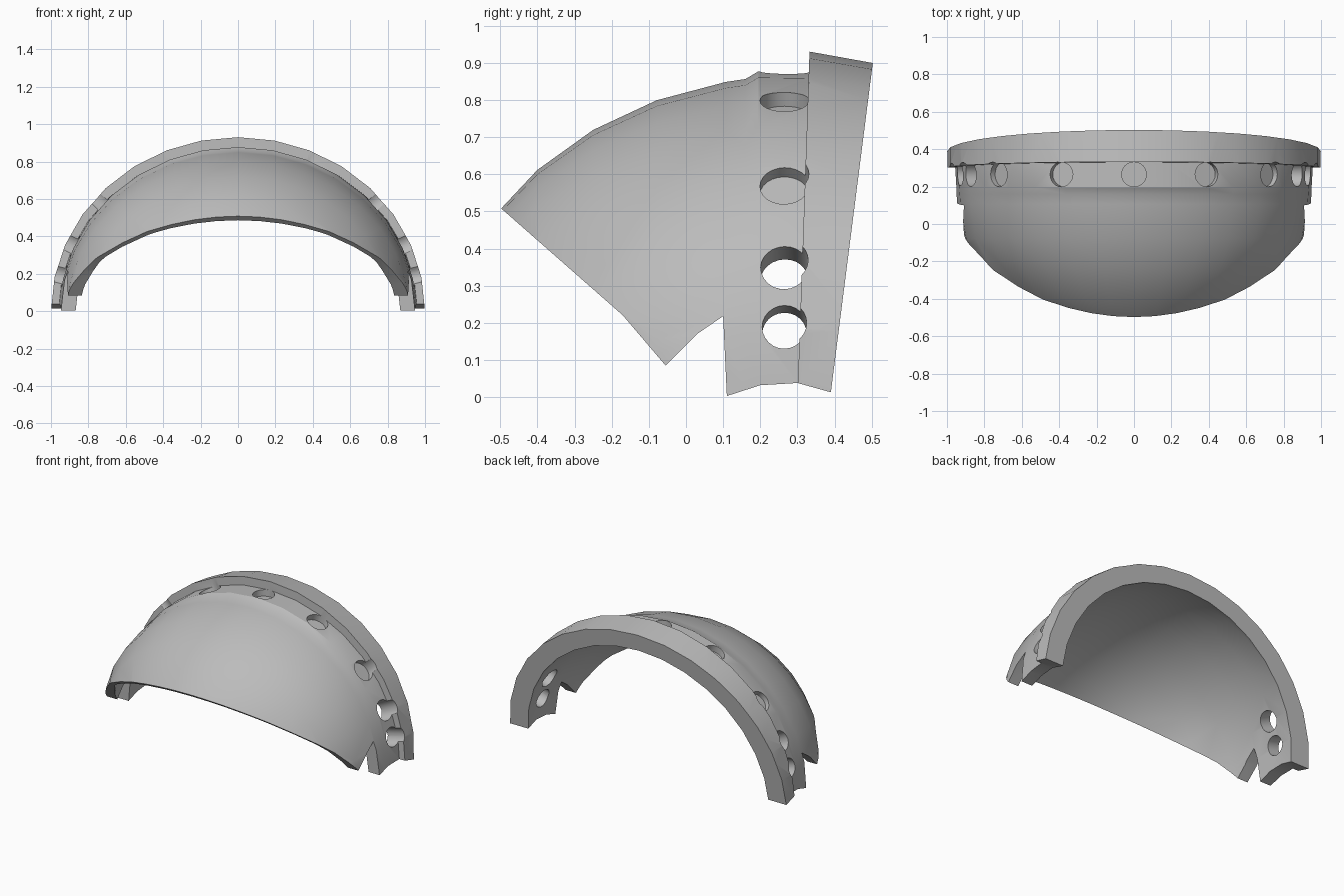
import bpy, bmesh, math
from mathutils import Vector

cube = bpy.data.objects.get("Cube")
if cube:
    bpy.data.objects.remove(cube, do_unlink=True)

grey = bpy.data.materials.new("plain_grey")
grey.use_nodes = True
grey.diffuse_color = (0.5, 0.5, 0.5, 1)
grey.node_tree.nodes["Principled BSDF"].inputs["Base Color"].default_value = (0.5, 0.5, 0.5, 1)


def make_object(name, bm):
    bmesh.ops.recalc_face_normals(bm, faces=bm.faces)
    mesh = bpy.data.meshes.new(name)
    bm.to_mesh(mesh)
    bm.free()
    mesh.materials.append(grey)
    ob = bpy.data.objects.new(name, mesh)
    bpy.context.collection.objects.link(ob)
    return ob


def cut(target, cutter, operation):
    mod = target.modifiers.new("cut", "BOOLEAN")
    mod.operation = operation
    mod.solver = "EXACT"
    mod.object = cutter
    bpy.context.view_layer.objects.active = target
    bpy.ops.object.modifier_apply(modifier=mod.name)
    bpy.data.objects.remove(cutter, do_unlink=True)


# Dome stations: (y, lean of y with height, half width, height)
CENTRE, LENGTH, SEGMENTS = 0.3, 0.99, 32


def station(y, width, height):
    s = math.sqrt(1 - ((y - CENTRE) / LENGTH) ** 2)
    return (y, 0, width * s, height * s)


# The dome bulges sideways toward the front, where the wall is thinnest
ys = [CENTRE - LENGTH * math.sin(math.pi / 16 * i) for i in range(6, 0, -1)]
outer_widths = [0.97, 0.97, 0.97, 0.985, 0.99, 0.965]
inner_widths = [0.955, 0.955, 0.955, 0.955, 0.91, 0.885]
inner_heights = [0.785, 0.785, 0.79, 0.795, 0.8, 0.805]
outer = [station(y, w, 0.865) for y, w in zip(ys, outer_widths)]
outer.append(station(0.16, 0.96, 0.865))
hole_band = [(0.195, 0, 0.953, 0.877), (0.3, 0.035, 0.96, 0.875)]
rim = [(0.3, 0.035, 1.0, 0.93), (0.6, 0, 1.0, 0.882)]
inner = [station(y, 0.875, 0.81) for y in (0.6, 0.45, CENTRE)]
inner += [station(*s) for s in zip(ys, inner_widths, inner_heights)][::-1]
profile = outer + hole_band + rim + inner

# Shell: sweep the stations around the arch into a closed tube
bm = bmesh.new()
rings = []
for y, lean, width, height in profile:
    ring = []
    for i in range(SEGMENTS):
        t = math.tau * i / SEGMENTS
        z = height * math.sin(t)
        ring.append(bm.verts.new((width * math.cos(t), y + lean * z, z)))
    rings.append(ring)
for a, b in zip(rings, rings[1:] + rings[:1]):
    for i in range(SEGMENTS):
        j = (i + 1) % SEGMENTS
        bm.faces.new((a[i], a[j], b[j], b[i]))
shell = make_object("visor_shell", bm)

# Side outline with the slanted front, side notch and leaning back
outline = [(-0.96, 0.914), (-0.5, 0.51), (-0.17, 0.22), (-0.055, 0.085),
           (0.03, 0.17), (0.1, 0.218), (0.11, 0.003), (0.2, 0.032),
           (0.3, 0.038), (0.39, 0.013), (0.503, 0.9), (0.53, 1.1), (-0.96, 1.1)]
bm = bmesh.new()
face = bm.faces.new([bm.verts.new((-1.2, y, z)) for y, z in outline])
sweep = bmesh.ops.extrude_face_region(bm, geom=[face])["geom"]
bmesh.ops.translate(bm, vec=(2.4, 0, 0),
                    verts=[v for v in sweep if isinstance(v, bmesh.types.BMVert)])
cut(shell, make_object("outline_cutter", bm), "INTERSECT")


# Radial holes: shallow over the crown, right through near the ends
def cut_hole(x, z, radius, depth):
    normal = Vector((x / 0.96 ** 2, 0, z / 0.875 ** 2)).normalized()
    top, bottom = 0.15, -depth
    bm = bmesh.new()
    bmesh.ops.create_cone(bm, cap_ends=True, segments=24, radius1=radius,
                          radius2=radius, depth=top - bottom)
    bmesh.ops.rotate(bm, verts=bm.verts,
                     matrix=normal.to_track_quat("Z", "Y").to_matrix())
    bmesh.ops.translate(bm, verts=bm.verts,
                        vec=Vector((x, 0.265, z)) + normal * (top + bottom) / 2)
    cut(shell, make_object("hole_cutter", bm), "DIFFERENCE")


cut_hole(0, 0.875, 0.066, 0.045)
for side in (-1, 1):
    for x, z, radius, depth in ((0.39, 0.8, 0.066, 0.045), (0.73, 0.576, 0.066, 0.045),
                                (0.88, 0.352, 0.064, 0.2), (0.935, 0.19, 0.06, 0.2)):
        cut_hole(side * x, z, radius, depth)

# Smooth dome with crisp rim and cut edges
bpy.ops.object.select_all(action="DESELECT")
shell.select_set(True)
bpy.context.view_layer.objects.active = shell
bpy.ops.object.shade_smooth_by_angle(angle=math.radians(25))
